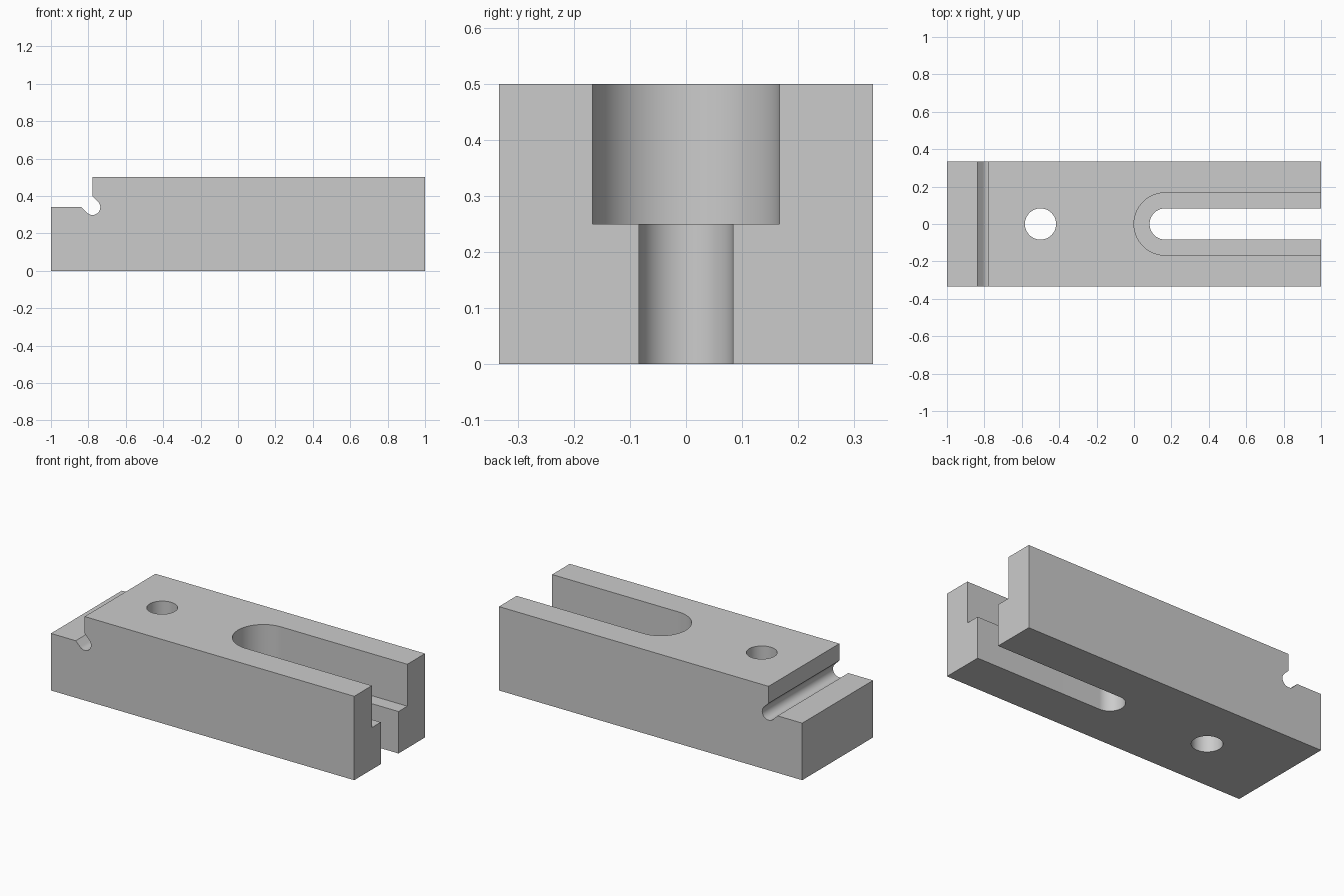
import bpy
import bmesh
from math import cos, sin, pi, radians
from mathutils import Vector

if "Cube" in bpy.data.objects:
    bpy.data.objects.remove(bpy.data.objects["Cube"])

LENGTH, WIDTH, HEIGHT = 2.0, 0.667, 0.5
STEP_X, STEP_Z = -0.778, 0.34
RELIEF_R = 0.0417
BORE_R = WIDTH / 8
SLOT_X = WIDTH / 4

steel = bpy.data.materials.new("plain_grey")
steel.use_nodes = True
grey = (0.6, 0.6, 0.6, 1)
steel.diffuse_color = grey
steel.node_tree.nodes["Principled BSDF"].inputs["Base Color"].default_value = grey


def arc(cx, cy, r, start, end, steps):
    """Points along an arc, angles in degrees."""
    angles = [radians(start + (end - start) * i / steps) for i in range(steps + 1)]
    return [(cx + r * cos(a), cy + r * sin(a)) for a in angles]


def prism(name, outline, to_3d, offset):
    """Extrude a flat outline into a closed solid."""
    bm = bmesh.new()
    face = bm.faces.new([bm.verts.new(to_3d(u, v)) for u, v in outline])
    out = bmesh.ops.extrude_face_region(bm, geom=[face])
    moved = [g for g in out["geom"] if isinstance(g, bmesh.types.BMVert)]
    bmesh.ops.translate(bm, verts=moved, vec=Vector(offset))
    bmesh.ops.recalc_face_normals(bm, faces=bm.faces)
    mesh = bpy.data.meshes.new(name)
    bm.to_mesh(mesh)
    bm.free()
    mesh.materials.append(steel)
    obj = bpy.data.objects.new(name, mesh)
    bpy.context.collection.objects.link(obj)
    return obj


def upright(name, outline, bottom):
    """Vertical cutter running from bottom to above the block."""
    return prism(name, outline, lambda x, y: (x, y, bottom), (0, 0, 1))


def slot(r):
    """Slot outline, round at one end and open at the other."""
    return arc(SLOT_X, 0, r, 90, 270, 48) + [(1.2, -r), (1.2, r)]


# Stepped block with a slanted round relief groove in the corner
side = [(-LENGTH / 2, 0), (LENGTH / 2, 0), (LENGTH / 2, HEIGHT), (STEP_X, HEIGHT)]
side += [(STEP_X, STEP_Z + RELIEF_R * 2 ** 0.5)]
side += arc(STEP_X, STEP_Z, RELIEF_R, 45, -135, 24)
side += [(STEP_X - RELIEF_R * 2 ** 0.5, STEP_Z), (-LENGTH / 2, STEP_Z)]
block = prism("clamp_block", side, lambda x, z: (x, -WIDTH / 2, z), (0, WIDTH, 0))

# Round hole, through slot and wider upper slot
cutters = [
    upright("hole_cutter", arc(-0.5, 0, BORE_R, 0, 356.25, 95), -0.2),
    upright("slot_cutter", slot(BORE_R), -0.2),
    upright("upper_slot_cutter", slot(BORE_R * 2), HEIGHT / 2),
]

bpy.ops.object.select_all(action="DESELECT")
bpy.context.view_layer.objects.active = block
block.select_set(True)
for cutter in cutters:
    cutter.hide_render = True
    cut = block.modifiers.new(cutter.name, "BOOLEAN")
    cut.operation = "DIFFERENCE"
    cut.solver = "EXACT"
    cut.object = cutter
    bpy.ops.object.modifier_apply(modifier=cut.name)
    bpy.data.objects.remove(cutter)

# Smooth curved walls, crisp machined edges
bpy.ops.object.shade_smooth_by_angle(angle=radians(30))
